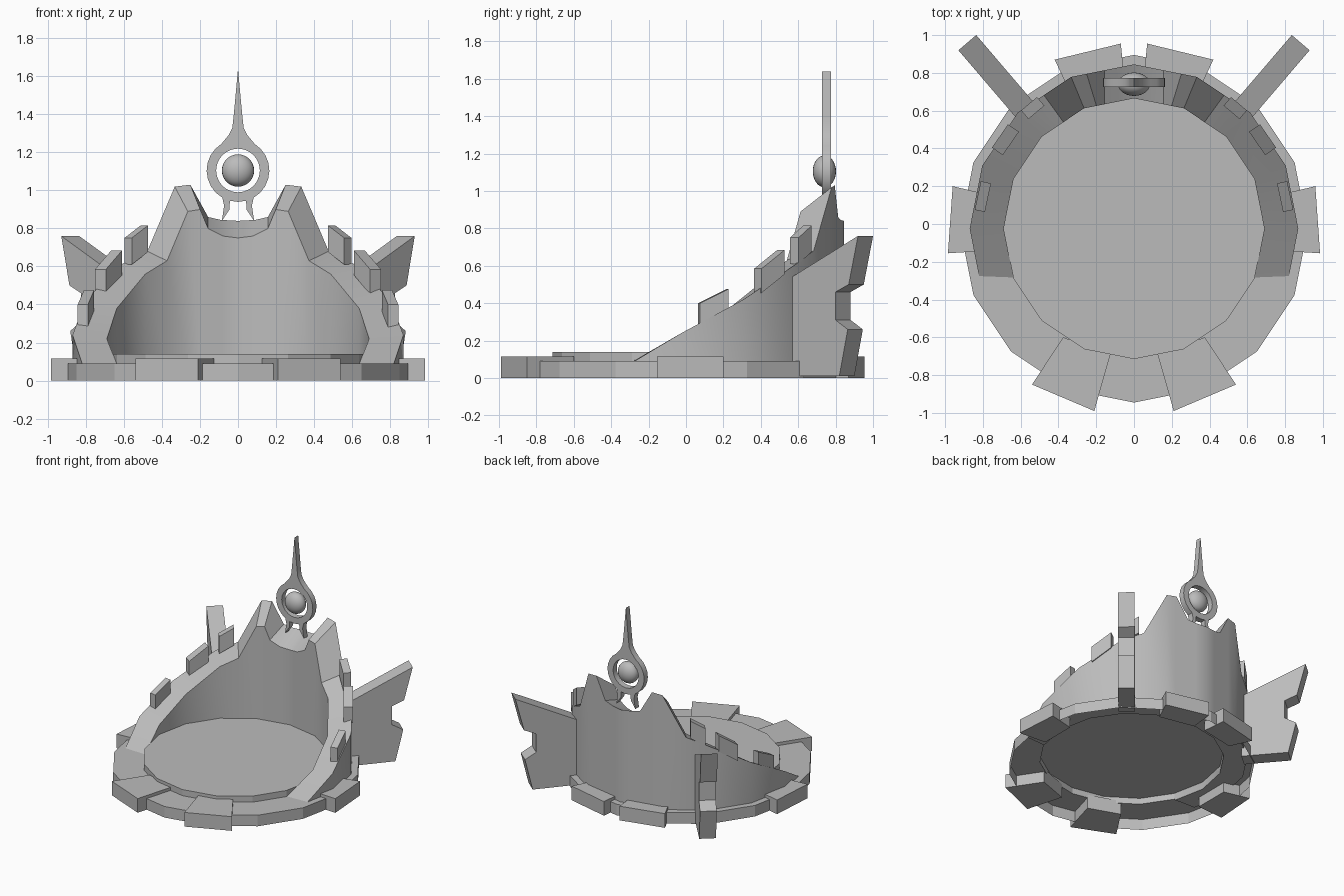
import bpy, bmesh, math
from mathutils import Vector

cube = bpy.data.objects.get("Cube")
if cube:
    bpy.data.objects.remove(cube, do_unlink=True)

stone = bpy.data.materials.new("grey_stone")
stone.use_nodes = True
GREY = (0.5, 0.5, 0.5, 1)
stone.diffuse_color = GREY
stone.node_tree.nodes["Principled BSDF"].inputs["Base Color"].default_value = GREY

CY = -0.025           # centre of the round plan
STEP = 22.5           # sixteen sides
OUT_R, WALL_R, IN_R = 0.92, 0.87, 0.69


def polar(deg, radius, z):
    """Point on a sixteen-sided outline; zero degrees is the back, positive is +x."""
    off = math.radians(abs(deg) % STEP - STEP / 2)
    r = radius * math.cos(math.radians(STEP / 2)) / math.cos(off)
    a = math.radians(deg)
    return Vector((r * math.sin(a), CY + r * math.cos(a), z))


def finish(name, bm, smooth=False, recalc=True):
    if recalc:
        bmesh.ops.recalc_face_normals(bm, faces=bm.faces)
    mesh = bpy.data.meshes.new(name)
    bm.to_mesh(mesh)
    bm.free()
    mesh.materials.append(stone)
    obj = bpy.data.objects.new(name, mesh)
    bpy.context.collection.objects.link(obj)
    if smooth:
        shade(obj)
    return obj


def shade(obj):
    bpy.ops.object.select_all(action='DESELECT')
    obj.select_set(True)
    bpy.context.view_layer.objects.active = obj
    bpy.ops.object.shade_smooth_by_angle(angle=math.radians(30))


def loft(name, loops, smooth=False):
    """Closed solid skinned through equal-length closed loops."""
    bm = bmesh.new()
    rows = [[bm.verts.new(p) for p in loop] for loop in loops]
    n = len(rows[0])
    for a, b in zip(rows, rows[1:]):
        for i in range(n):
            j = (i + 1) % n
            bm.faces.new((a[i], a[j], b[j], b[i]))
    bm.faces.new(rows[0])
    bm.faces.new(rows[-1])
    return finish(name, bm, smooth)


# Open-bottomed base: skirt, ledge, low step and floor
bm = bmesh.new()
rows = [[bm.verts.new(polar(i * STEP, r, z)) for i in range(16)]
        for r, z in ((OUT_R, 0), (OUT_R, 0.09), (IN_R, 0.09), (IN_R, 0.14))]
for a, b in zip(rows, rows[1:]):
    for i in range(16):
        j = (i + 1) % 16
        bm.faces.new((a[j], a[i], b[i], b[j]))
bm.faces.new(rows[-1][::-1])
finish("base", bm, recalc=False)

# Crown wall: outer angle, outer height, inner angle, inner height
half = [(0, 0.84, 0, 0.75), (6, 0.845, 6.7, 0.76), (10.6, 0.86, 13.4, 0.80),
        (17, 1.03, 17, 0.90), (22.5, 1.02, 22.5, 0.89), (34, 0.68, 33.5, 0.63),
        (45, 0.61, 45, 0.56), (67.5, 0.42, 67.5, 0.38), (90, 0.24, 90, 0.22),
        (107, 0.09, 112, 0.09)]
stations = [(-a, b, -c, d) for a, b, c, d in half[:0:-1]] + half
loft("crown_wall", [[polar(ao, WALL_R, 0.08), polar(ao, WALL_R, zo),
                     polar(ai, IN_R, zi), polar(ai, IN_R, 0.08)]
                    for ao, zo, ai, zi in stations], smooth=True)

# Plan outlines of the blocks around the base
block_plans = {
    "front_block": [(0.375, -0.6), (0.54, -0.85), (0.21, -0.99), (0.125, -0.69)],
    "side_block": [(0.75, 0.15), (0.96, 0.2), (0.985, -0.155), (0.75, -0.14)],
    "back_block": [(0.07, 0.955), (0.42, 0.87), (0.34, 0.7), (0.05, 0.76)],
}
# Rim blocks: angle, radius, length, depth, low end bottom, height, rise
rim_blocks = [(40, 0.834, 0.11, 0.06, 0.61, 0.14, 0.065),
              (55.3, 0.828, 0.15, 0.07, 0.455, 0.13, 0.10),
              (78, 0.818, 0.155, 0.055, 0.27, 0.13, 0.075)]
# Wing profile: y along the wing centre line, height
wing = [(0.59, 0.01), (0.86, 0.01), (0.905, 0.26), (0.84, 0.31),
        (0.84, 0.46), (0.91, 0.50), (0.96, 0.76), (0.59, 0.53)]

for side, s in (("left", 1), ("right", -1)):
    for name, plan in block_plans.items():
        loft(f"{side}_{name}", [[(s * x, y, z) for x, y in plan] for z in (0, 0.115)])

    for k, (deg, r, length, depth, low, height, rise) in enumerate(rim_blocks):
        a = math.radians(deg)
        radial = Vector((s * math.sin(a), math.cos(a), 0))
        along = Vector((-s * math.cos(a), math.sin(a), 0))
        mid = Vector((0, CY, 0)) + radial * r
        ends = []
        for t in (-0.5, 0.5):
            z = low + rise * (t + 0.5)
            ends.append([mid + along * length * t + radial * depth * u + Vector((0, 0, z + h))
                         for u, h in ((-0.5, 0), (0.5, 0), (0.5, height), (-0.5, height))])
        loft(f"{side}_rim_block_{k + 1}", ends)

    across = Vector((s * 0.76, -0.65, 0)) * 0.062
    centre = [Vector((s * (0.8825 + (y - 0.96) * 0.855), y, z)) for y, z in wing]
    loft(f"{side}_wing", [[p + across * t for p in centre] for t in (-1, 1)])

# Finial: pierced ring with two feet and a tall spike
RING_Z, RING_R, HOLE_R = 1.105, 0.165, 0.115


def arc(start, end, count):
    angles = [math.radians(start + (end - start) * i / count) for i in range(count + 1)]
    return [(RING_R * math.sin(a), RING_Z - RING_R * math.cos(a)) for a in angles]


right_edge = (arc(0, 15, 1) + [(0.045, 0.90), (0.085, 0.84), (0.073, 0.92)]
              + arc(30, 148, 8) + [(0.05, 1.29), (0.03, 1.33), (0.022, 1.40)])
outline = right_edge + [(0, 1.64)] + [(-x, z) for x, z in right_edge[:0:-1]]
hole = [(HOLE_R * math.cos(i * math.tau / 24), RING_Z + HOLE_R * math.sin(i * math.tau / 24))
        for i in range(24)]
curve = bpy.data.curves.new("finial", 'CURVE')
curve.dimensions = '2D'
curve.fill_mode = 'BOTH'
curve.extrude = 0.024
for pts in (outline, hole):
    spline = curve.splines.new('POLY')
    spline.points.add(len(pts) - 1)
    for p, (x, z) in zip(spline.points, pts):
        p.co = (x, z, 0, 1)
    spline.use_cyclic_u = True
curve.materials.append(stone)
finial = bpy.data.objects.new("finial", curve)
bpy.context.collection.objects.link(finial)
finial.rotation_euler.x = math.pi / 2
finial.location.y = 0.75
bpy.ops.object.select_all(action='DESELECT')
finial.select_set(True)
bpy.context.view_layer.objects.active = finial
bpy.ops.object.convert(target='MESH')
shade(bpy.context.view_layer.objects.active)

# Orb floating in the finial ring
bm = bmesh.new()
bmesh.ops.create_uvsphere(bm, u_segments=24, v_segments=16, radius=0.085)
orb = finish("orb", bm, smooth=True)
orb.scale.y = 0.73
orb.location = (0, 0.74, RING_Z)
